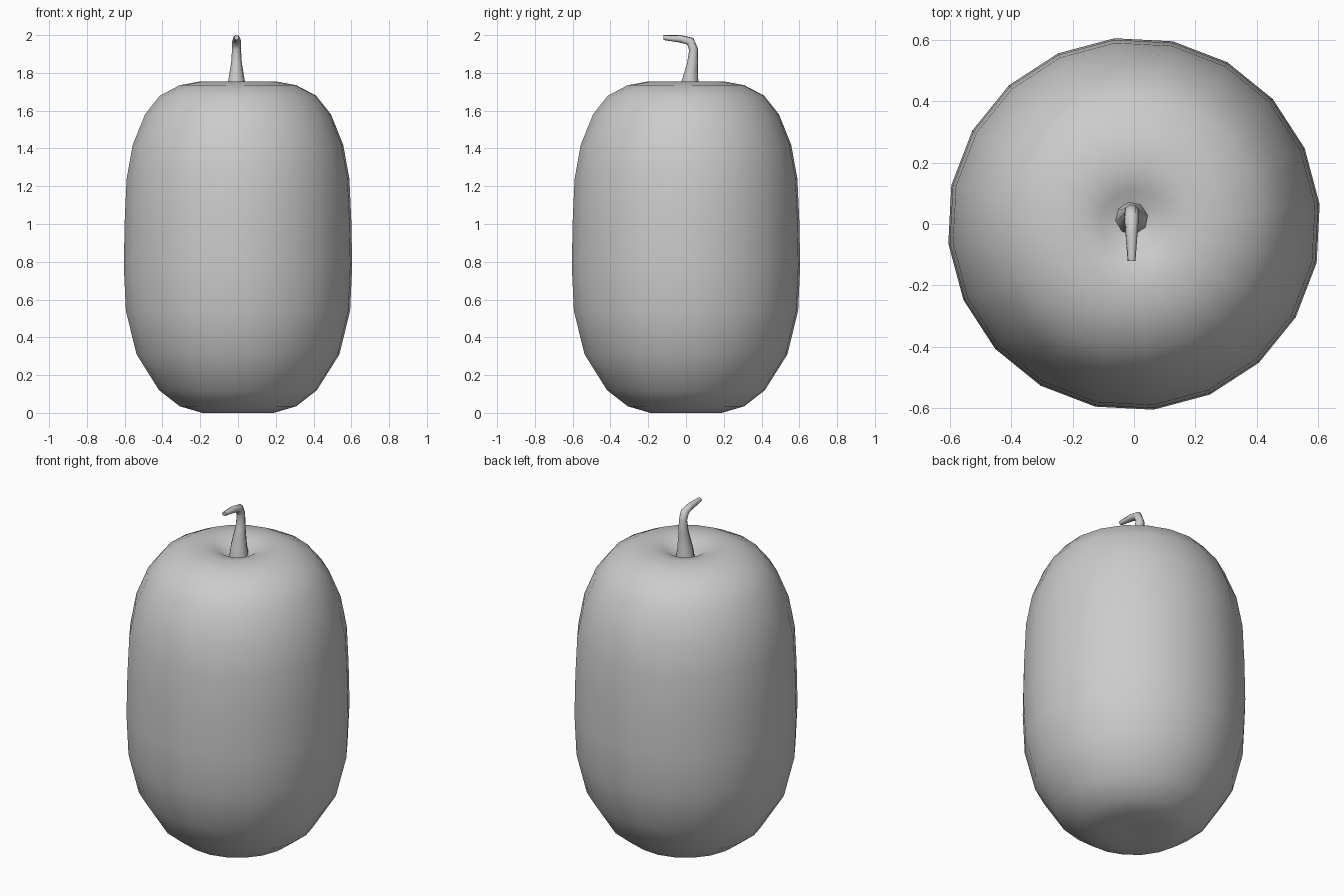
import bpy, bmesh, math
from mathutils import Vector

cube = bpy.data.objects.get("Cube")
if cube:
    bpy.data.objects.remove(cube, do_unlink=True)

grey = bpy.data.materials.new("plain_grey")
grey.use_nodes = True
tone = (0.6, 0.6, 0.6, 1)
grey.diffuse_color = tone
grey.node_tree.nodes["Principled BSDF"].inputs["Base Color"].default_value = tone


def loft(name, sections, sides, start=0.0, angle=60):
    """Skin rings given as (centre, radius, tilt about x); cap both ends."""
    bm = bmesh.new()
    rings = []
    for centre, radius, tilt in sections:
        ring = []
        for i in range(sides):
            a = start + math.tau * i / sides
            x, y = radius * math.cos(a), radius * math.sin(a)
            offset = Vector((x, y * math.cos(tilt), y * math.sin(tilt)))
            ring.append(bm.verts.new(Vector(centre) + offset))
        rings.append(ring)
    for low, high in zip(rings, rings[1:]):
        for i in range(sides):
            j = (i + 1) % sides
            bm.faces.new((low[i], low[j], high[j], high[i]))
    bm.faces.new(rings[0][::-1])
    bm.faces.new(rings[-1])
    bmesh.ops.recalc_face_normals(bm, faces=bm.faces)
    mesh = bpy.data.meshes.new(name)
    bm.to_mesh(mesh)
    bm.free()
    mesh.materials.append(grey)
    obj = bpy.data.objects.new(name, mesh)
    bpy.context.collection.objects.link(obj)
    bpy.ops.object.select_all(action="DESELECT")
    obj.select_set(True)
    bpy.context.view_layer.objects.active = obj
    bpy.ops.object.shade_smooth_by_angle(angle=math.radians(angle))
    return obj


# Fruit body: rounded barrel with a dimple at the top
profile = [(0.06, 0.012), (0.19, 0.0), (0.31, 0.035), (0.42, 0.12),
           (0.54, 0.31), (0.597, 0.54), (0.608, 0.78), (0.603, 1.02),
           (0.593, 1.24), (0.56, 1.42), (0.495, 1.58), (0.415, 1.68),
           (0.31, 1.735), (0.2, 1.755), (0.11, 1.735), (0.04, 1.69)]
loft("fruit_body", [((0, 0, z), r, 0) for r, z in profile], 20, math.radians(6))

# Stem: tapering stalk that hooks over towards the front
path = [(0.02, 1.68, 0.056, 0), (0.02, 1.75, 0.046, 0), (0.034, 1.85, 0.029, 0),
        (0.04, 1.925, 0.024, 0.15), (0.022, 1.968, 0.024, 0.8),
        (-0.03, 1.98, 0.02, 1.45), (-0.12, 1.987, 0.013, 1.57)]
loft("stem", [((-0.008, y, z), r, t) for y, z, r, t in path], 8, math.radians(10))
